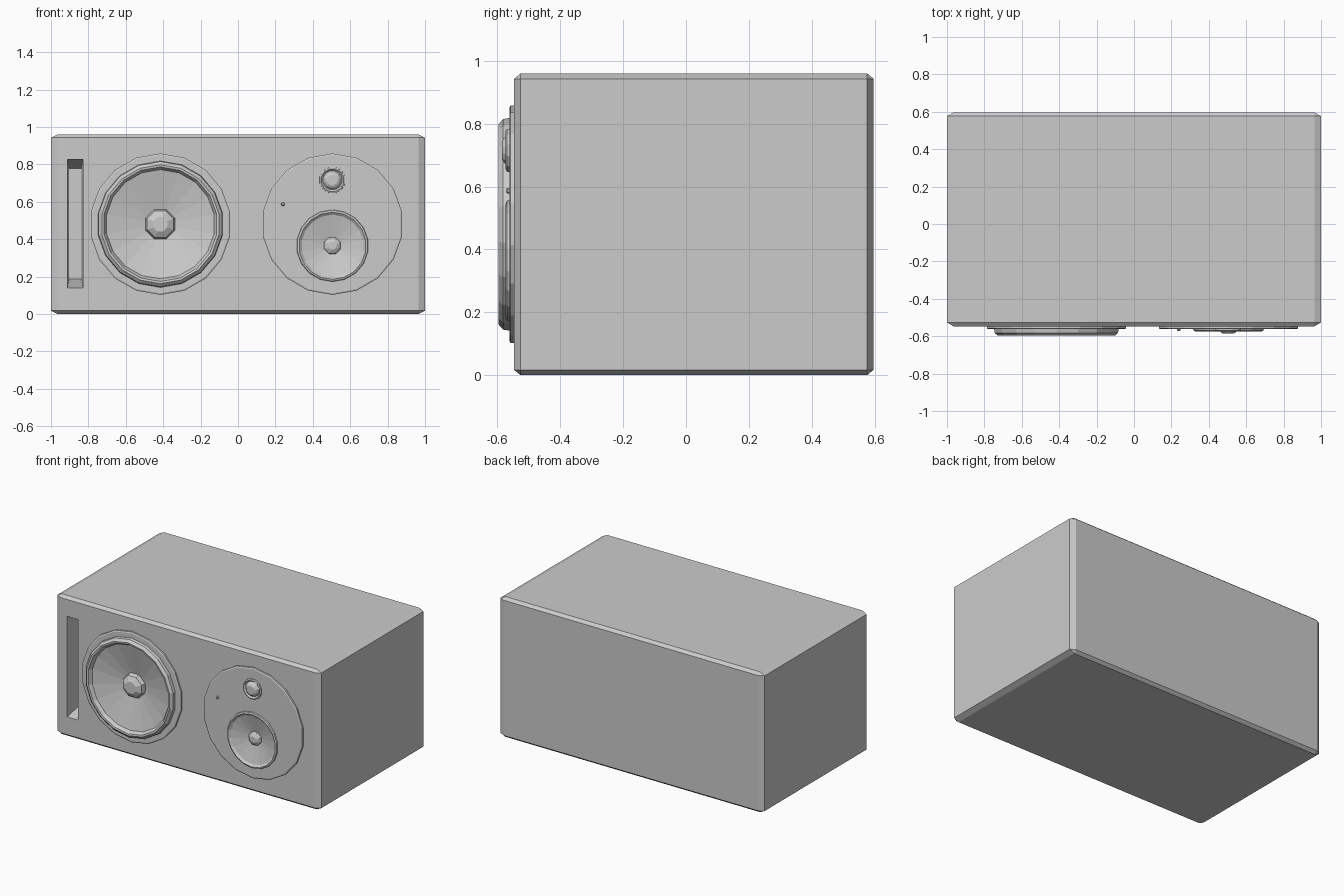
import bpy, bmesh
from math import sin, cos, pi
from mathutils import Vector

if "Cube" in bpy.data.objects:
    bpy.data.objects.remove(bpy.data.objects["Cube"], do_unlink=True)

grey = bpy.data.materials.new("plain grey")
grey.use_nodes = True
colour = (0.6, 0.6, 0.6, 1)
grey.diffuse_color = colour
grey.node_tree.nodes["Principled BSDF"].inputs["Base Color"].default_value = colour

FRONT, BACK, HEIGHT = -0.547, 0.597, 0.96
WOOFER, PLATE = (-0.415, 0.48), (0.505, 0.48)
MID, TWEETER = (0.505, 0.365), (0.505, 0.715)


def finish(name, bm):
    bmesh.ops.recalc_face_normals(bm, faces=bm.faces)
    mesh = bpy.data.meshes.new(name)
    bm.to_mesh(mesh)
    bm.free()
    mesh.materials.append(grey)
    ob = bpy.data.objects.new(name, mesh)
    bpy.context.collection.objects.link(ob)
    return ob


def lathe(name, centre, profile, sides=18, turn=0.0, closed=False):
    """Revolve (radius, y) points around a front-to-back axis."""
    bm = bmesh.new()
    rings = []
    for r, y in profile:
        ring = []
        for i in range(sides):
            a = pi / 2 + 2 * pi * (i + turn) / sides
            ring.append(bm.verts.new((centre[0] + r * cos(a), y, centre[1] + r * sin(a))))
        rings.append(ring)
    for a, b in zip(rings, rings[1:]):
        for i in range(sides):
            j = (i + 1) % sides
            bm.faces.new((a[i], a[j], b[j], b[i]))
    bm.faces.new(rings[-1])
    if closed:
        bm.faces.new(rings[0])
    return finish(name, bm)


def cut(target, cutter):
    mod = target.modifiers.new("opening", "BOOLEAN")
    mod.object, mod.operation, mod.solver = cutter, "DIFFERENCE", "EXACT"
    cutter.hide_render = True
    bpy.context.view_layer.objects.active = target
    bpy.ops.object.modifier_apply(modifier=mod.name)


# Cabinet with chamfered edges, wider chamfer along x
bm = bmesh.new()
bmesh.ops.create_cube(bm, size=1)
bmesh.ops.bevel(bm, geom=bm.edges[:], offset=0.018, segments=1, affect="EDGES")
for v in bm.verts:
    v.co = Vector((v.co.x * 2, (FRONT + BACK) / 2 + v.co.y * (BACK - FRONT),
                   HEIGHT / 2 + v.co.z * HEIGHT))
cabinet = finish("cabinet", bm)

# Port slot narrowing towards the back
bm = bmesh.new()
bmesh.ops.create_cube(bm, size=1)
for v in bm.verts:
    rear = v.co.y > 0
    v.co = Vector((-0.87 + v.co.x * (0.066 if rear else 0.084),
                   FRONT + (0.2 if rear else -0.004),
                   0.483 + v.co.z * (0.59 if rear else 0.69)))
slot = finish("port_cutter", bm)

# Openings behind the drivers
woofer_hole = lathe("woofer_cutter", WOOFER, [(0.3, -0.7), (0.3, -0.47)], closed=True)
mid_hole = lathe("midrange_cutter", MID, [(0.168, -0.7), (0.168, -0.5)], closed=True)

# Mounting plate for the two smaller drivers
plate = lathe("driver_plate", PLATE, [(0.378, -0.54), (0.378, -0.558), (0.37, -0.562)], closed=True)
for target, cutter in ((cabinet, slot), (cabinet, woofer_hole), (cabinet, mid_hole),
                       (plate, mid_hole)):
    cut(target, cutter)
for cutter in (slot, woofer_hole, mid_hole):
    bpy.data.objects.remove(cutter, do_unlink=True)

# Woofer: flange, raised surround, shallow cone, dust cap
lathe("woofer", WOOFER, [(0.378, -0.54), (0.378, -0.558), (0.37, -0.562), (0.338, -0.562),
                         (0.335, -0.582), (0.318, -0.597), (0.306, -0.595), (0.292, -0.572),
                         (0.07, -0.52)])
lathe("woofer_dust_cap", WOOFER, [(0.085, -0.515), (0.085, -0.53), (0.076, -0.553), (0.042, -0.572)],
      sides=8, turn=0.5)

# Midrange
lathe("midrange", MID, [(0.194, -0.556), (0.19, -0.57), (0.18, -0.574), (0.166, -0.562),
                        (0.035, -0.53)])
lathe("midrange_dust_cap", MID, [(0.048, -0.527), (0.048, -0.536), (0.042, -0.547), (0.022, -0.558)],
      sides=8, turn=0.5)

# Tweeter: ring, groove and dome
lathe("tweeter", TWEETER, [(0.071, -0.556), (0.07, -0.57), (0.062, -0.574), (0.052, -0.564),
                           (0.047, -0.57), (0.04, -0.58), (0.028, -0.586)], sides=12, turn=0.5)

# Small indicator stud
lathe("indicator", (0.24, 0.587), [(0.01, -0.556), (0.01, -0.568), (0.006, -0.572)], sides=8, turn=0.5)
